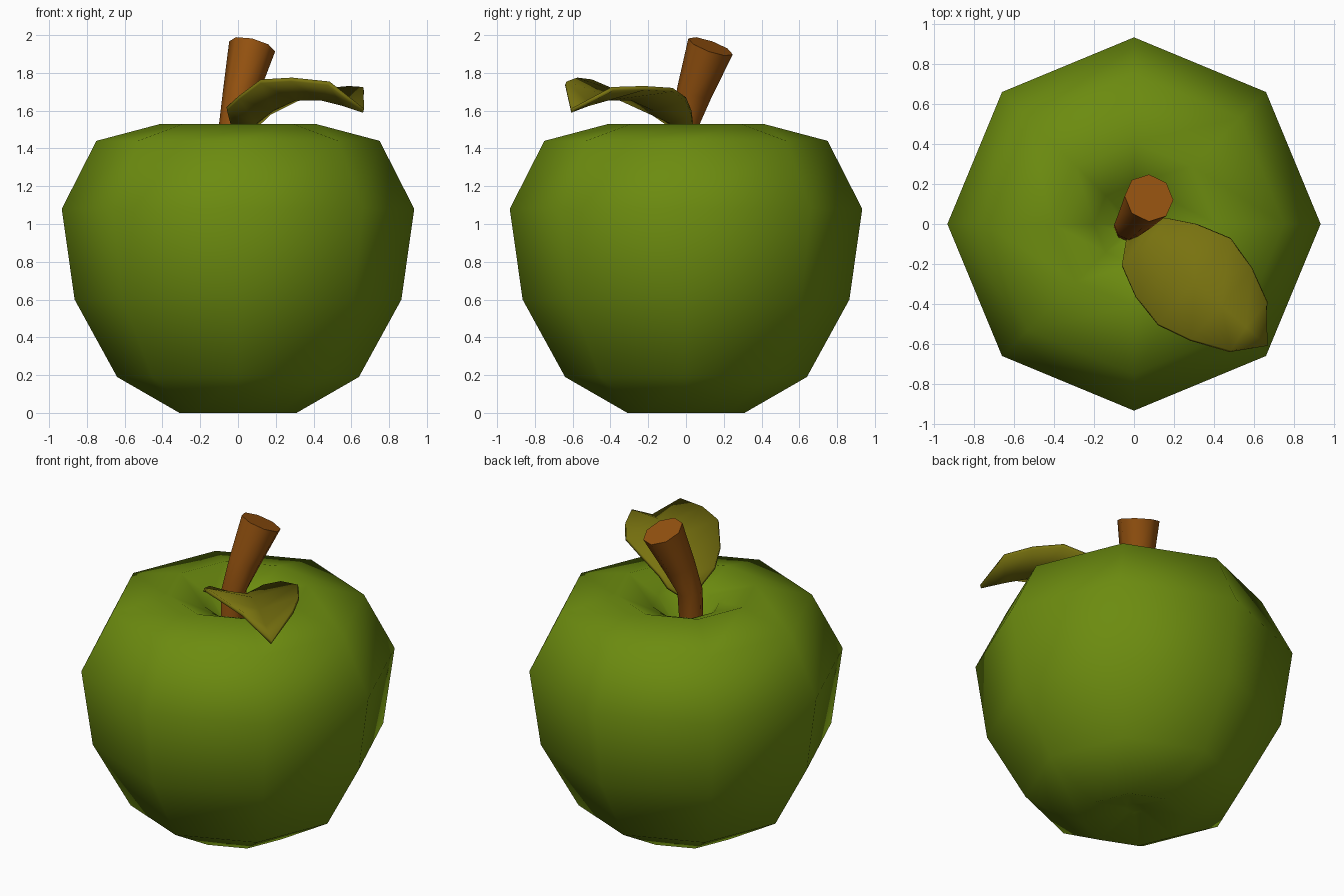
import bpy, bmesh, math
from mathutils import Vector

if "Cube" in bpy.data.objects:
    bpy.data.objects.remove(bpy.data.objects["Cube"])


def material(name, rgb):
    m = bpy.data.materials.new(name)
    m.diffuse_color = (*rgb, 1)
    m.use_nodes = True
    m.node_tree.nodes["Principled BSDF"].inputs["Base Color"].default_value = m.diffuse_color
    return m


def make_object(name, verts, faces, mat):
    me = bpy.data.meshes.new(name)
    me.from_pydata(verts, [], faces)
    bm = bmesh.new()
    bm.from_mesh(me)
    bmesh.ops.recalc_face_normals(bm, faces=bm.faces)
    bm.to_mesh(me)
    bm.free()
    me.materials.append(mat)
    ob = bpy.data.objects.new(name, me)
    bpy.context.collection.objects.link(ob)
    return ob


def smooth(ob, angle):
    bpy.ops.object.select_all(action='DESELECT')
    ob.select_set(True)
    bpy.context.view_layer.objects.active = ob
    bpy.ops.object.shade_smooth_by_angle(angle=math.radians(angle))


def loft(name, rings, mat, n=8):
    """Skin rings of (centre, axis, radius) with n sides and capped ends."""
    verts, faces = [], []
    for centre, axis, r in rings:
        axis = Vector(axis).normalized()
        u = (Vector((1, 0, 0)) - axis * axis.x).normalized()
        v = axis.cross(u)
        for i in range(n):
            a = math.tau * i / n
            verts.append(Vector(centre) + r * (u * math.cos(a) + v * math.sin(a)))
    for k in range(len(rings) - 1):
        for i in range(n):
            j = (i + 1) % n
            faces.append((k*n + i, k*n + j, k*n + n + j, k*n + n + i))
    for k in (0, len(rings) - 1):
        c = len(verts)
        verts.append(Vector(rings[k][0]))
        faces += [(c, k*n + i, k*n + (i + 1) % n) for i in range(n)]
    return make_object(name, verts, faces, mat)


green = material("apple green", (0.15, 0.26, 0.005))
brown = material("stem brown", (0.30, 0.085, 0.005))
olive = material("leaf olive", (0.19, 0.17, 0.005))

# Fruit body: eight-sided profile with a dimple at the top and bottom
profile = [(0.05, 0.08), (0.31, 0), (0.64, 0.19), (0.865, 0.60), (0.933, 1.08),
           (0.75, 1.44), (0.41, 1.53), (0.20, 1.44), (0.06, 1.27)]
apple = loft("apple_body", [((0, 0, z), (0, 0, 1), r) for r, z in profile], green)
smooth(apple, 80)

# Stem: bent, flaring towards its tilted top
stem = loft("stem", [((-0.03, -0.02, 1.22), (0, 0, 1), 0.07),
                     ((-0.025, -0.005, 1.53), (0.08, 0.1, 1), 0.075),
                     ((0.015, 0.045, 1.70), (0.22, 0.35, 1), 0.095),
                     ((0.075, 0.13, 1.94), (0.25, 0.36, 1), 0.125)], brown)
smooth(stem, 50)

# Leaf: rows of (along, across, height) for each edge and the lower midrib
left = [(0.05, 0.10, 1.53), (0.10, 0.14, 1.59), (0.22, 0.22, 1.66), (0.39, 0.29, 1.71),
        (0.573, 0.26, 1.72), (0.746, 0.194, 1.715)]
mid = [(0.02, 0.01, 1.47), (0.12, 0.01, 1.54), (0.25, 0.01, 1.61), (0.42, 0.01, 1.665),
       (0.60, 0.02, 1.665), (0.76, 0.03, 1.635)]
right = [(0.035, -0.09, 1.53), (0.106, -0.19, 1.61), (0.26, -0.25, 1.67), (0.44, -0.27, 1.755),
         (0.61, -0.21, 1.765), (0.79, -0.11, 1.745)]
tip = (0.90, 0.04, 1.60)
h = math.sqrt(0.5)
verts = [((s + t) * h, (t - s) * h, z) for s, t, z in left + mid + right + [tip]]
n = len(mid)
faces = [(c*n + k, c*n + k + 1, c*n + n + k + 1, c*n + n + k)
         for c in range(2) for k in range(n - 1)]
faces += [(n - 1, 3*n, 2*n - 1), (2*n - 1, 3*n, 3*n - 1)]
leaf = make_object("leaf", verts, faces, olive)
solid = leaf.modifiers.new("thickness", 'SOLIDIFY')
solid.thickness = 0.022
solid.offset = 0
smooth(leaf, 50)
